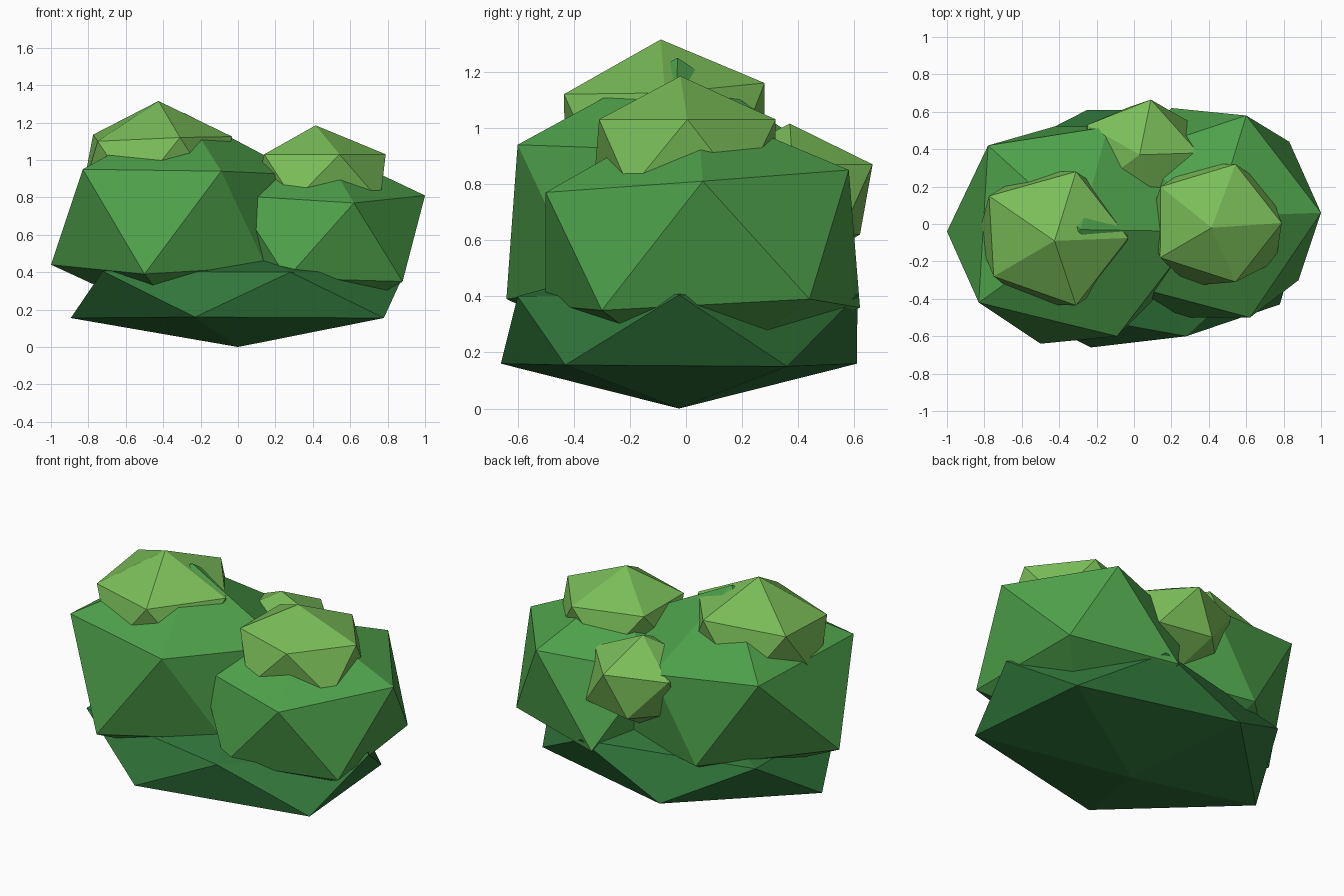
import bpy
import bmesh
from mathutils import Vector

cube = bpy.data.objects.get("Cube")
if cube:
    bpy.data.objects.remove(cube, do_unlink=True)


def make_material(name, colour):
    mat = bpy.data.materials.new(name)
    mat.use_nodes = True
    rgba = (*colour, 1.0)
    mat.diffuse_color = rgba
    bsdf = mat.node_tree.nodes["Principled BSDF"]
    bsdf.inputs["Base Color"].default_value = rgba
    bsdf.inputs["Roughness"].default_value = 0.9
    return mat


dark_green = make_material("dark green", (0.03, 0.178, 0.042))
leaf_green = make_material("leaf green", (0.076, 0.358, 0.07))
light_green = make_material("light green", (0.195, 0.51, 0.098))


def clump(name, mat, centre, radii, corners=()):
    """Stretched icosahedron; the vertex nearest each corner is pulled onto it."""
    bm = bmesh.new()
    bmesh.ops.create_icosphere(bm, subdivisions=1, radius=1.0)
    centre = Vector(centre)
    for v in bm.verts:
        v.co = centre + v.co * Vector(radii)
    # Uneven corners give the foliage its hand-cut look
    for corner in map(Vector, corners):
        nearest = min(bm.verts, key=lambda v: (v.co - corner).length)
        nearest.co = corner
    for v in bm.verts:
        v.co -= centre
    mesh = bpy.data.meshes.new(name)
    bm.to_mesh(mesh)
    bm.free()
    mesh.materials.append(mat)
    obj = bpy.data.objects.new(name, mesh)
    obj.location = centre
    bpy.context.collection.objects.link(obj)
    return obj


# Flat dark underside of the bush
clump("base_foliage", dark_green, (0, -0.025, 0.28), (1.0, 0.747, 0.28),
      [(0.78, -0.43, 0.155), (0.71, 0.36, 0.15), (-0.23, -0.66, 0.16),
       (0.28, -0.6, 0.4), (-0.25, 0.61, 0.16)])

# Two large leafy masses
clump("right_foliage", leaf_green, (-0.285, -0.03, 0.68), (0.78, 0.72, 0.57),
      [(-1, -0.04, 0.44), (-0.5, -0.64, 0.39), (-0.43, 0.52, 0.4),
       (-0.83, -0.42, 0.95), (-0.78, 0.42, 0.94), (-0.09, -0.6, 0.94),
       (-0.14, 0.52, 0.88), (0.15, -0.36, 0.43), (0.34, -0.04, 0.92)])
clump("left_foliage", leaf_green, (0.436, 0.04, 0.587), (0.63, 0.635, 0.49),
      [(1, 0.06, 0.81), (0.62, -0.5, 0.77), (0.6, 0.58, 0.85),
       (0.88, -0.3, 0.35), (0.83, 0.44, 0.39), (0.2, 0.62, 0.36),
       (-0.02, -0.33, 0.81)])

# Light tufts on top
clump("right_tuft", light_green, (-0.434, -0.075, 0.967), (0.45, 0.417, 0.353),
      [(-0.425, -0.09, 1.315), (-0.31, 0.28, 1.16), (-0.75, -0.28, 1.1),
       (-0.775, 0.15, 1.135), (-0.31, -0.435, 1.12)])
clump("left_tuft", light_green, (0.432, 0.005, 0.905), (0.4, 0.37, 0.28),
      [(0.415, -0.02, 1.185), (0.14, -0.18, 1.03), (0.76, -0.2, 0.78),
       (0.3, -0.33, 0.78)])
clump("back_tuft", light_green, (0.03, 0.37, 0.745), (0.35, 0.35, 0.27),
      [(0.09, 0.665, 0.87), (-0.25, 0.53, 0.86), (0.345, 0.38, 0.87),
       (-0.04, 0.62, 0.62)])
